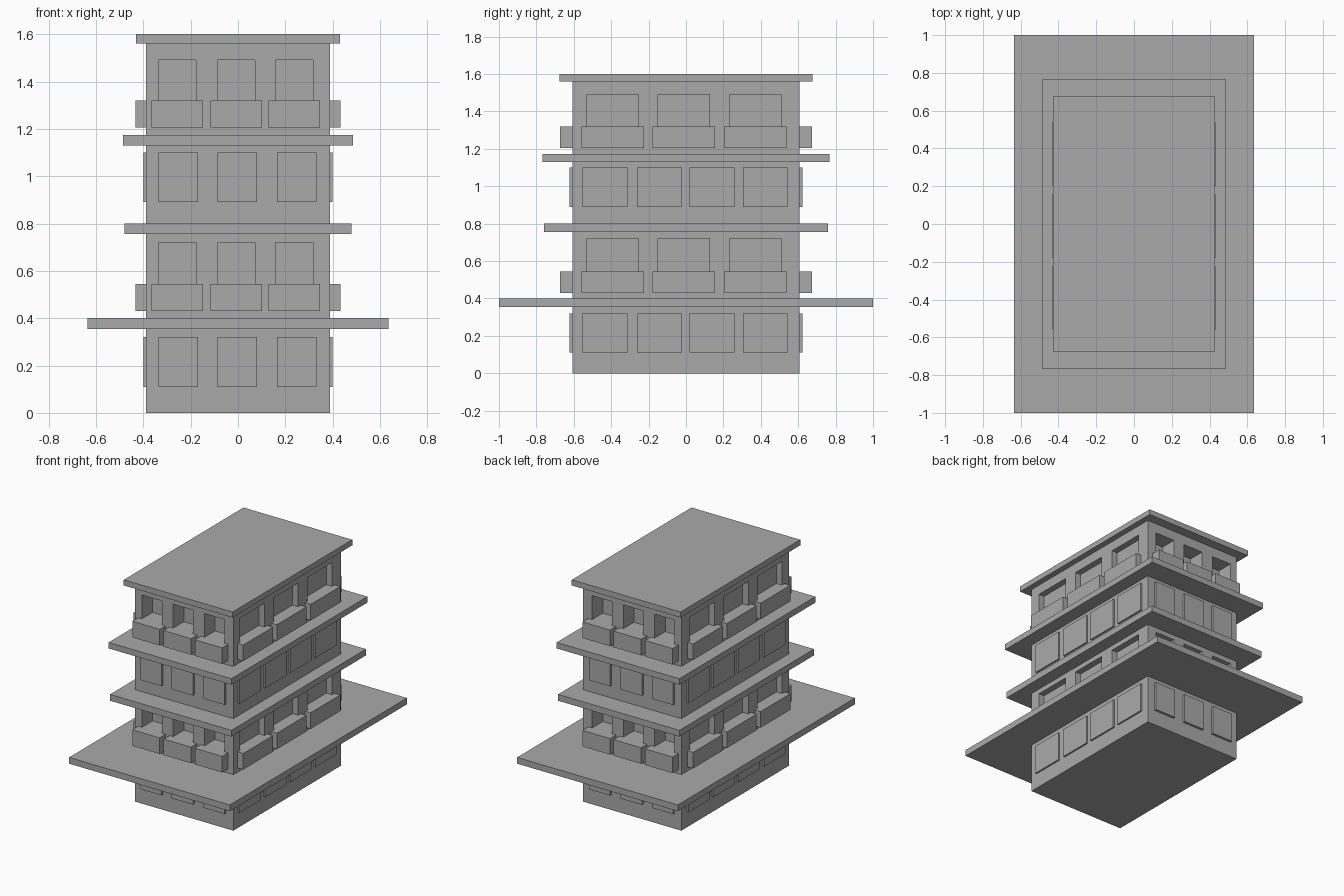
import bpy, bmesh

cube = bpy.data.objects.get("Cube")
if cube:
    bpy.data.objects.remove(cube, do_unlink=True)

GREY = (0.4, 0.4, 0.4, 1)
mat = bpy.data.materials.new("plain grey")
mat.use_nodes = True
mat.diffuse_color = GREY
mat.node_tree.nodes["Principled BSDF"].inputs["Base Color"].default_value = GREY

WALL_X, WALL_Y = 0.388, 0.607


def boxes(name, ranges):
    """One object made of axis-aligned boxes, each (x0, x1, y0, y1, z0, z1)."""
    bm = bmesh.new()
    for x0, x1, y0, y1, z0, z1 in ranges:
        verts = bmesh.ops.create_cube(bm, size=1)["verts"]
        for v in verts:
            v.co.x = x1 if v.co.x > 0 else x0
            v.co.y = y1 if v.co.y > 0 else y0
            v.co.z = z1 if v.co.z > 0 else z0
    mesh = bpy.data.meshes.new(name)
    bm.to_mesh(mesh)
    bm.free()
    mesh.materials.append(mat)
    obj = bpy.data.objects.new(name, mesh)
    bpy.context.collection.objects.link(obj)
    return obj


def span(a, b, sign):
    return tuple(sorted((a * sign, b * sign)))


def row_ends(centres, width, inner, outer, z):
    """Boxes along the front and back walls."""
    return [(c - width / 2, c + width / 2, *span(inner, outer, s), *z)
            for s in (-1, 1) for c in centres]


def row_sides(centres, width, inner, outer, z):
    """Boxes along the two long walls."""
    return [(*span(inner, outer, s), c - width / 2, c + width / 2, *z)
            for s in (-1, 1) for c in centres]


END_BAYS = (-0.256, -0.008, 0.238)
SIDE_BAYS = (-0.392, -0.012, 0.37)
END_PANELS = (-0.252, -0.004, 0.248)
SIDE_PANELS = (-0.433, -0.141, 0.14, 0.424)

# Main walls with window recesses cut in
walls = boxes("walls", [(-WALL_X, WALL_X, -WALL_Y, WALL_Y, 0, 1.58)])
holes = []
for z in ((0.545, 0.72), (1.32, 1.49)):
    holes += row_ends(END_BAYS, 0.158, WALL_Y - 0.12, WALL_Y + 0.03, z)
    holes += row_sides(SIDE_BAYS, 0.275, WALL_X - 0.045, WALL_X + 0.03, z)
cutter = boxes("recess_cutter", holes)
cutter.hide_render = True
mod = walls.modifiers.new("recesses", "BOOLEAN")
mod.operation = "DIFFERENCE"
mod.solver = "EXACT"
mod.object = cutter
bpy.context.view_layer.update()
cut_mesh = bpy.data.meshes.new_from_object(
    walls.evaluated_get(bpy.context.evaluated_depsgraph_get()))
walls.modifiers.clear()
walls.data = cut_mesh
bpy.data.objects.remove(cutter, do_unlink=True)

# Solid balconies below the recesses
for name, z in (("lower_balconies", (0.43, 0.545)), ("upper_balconies", (1.205, 1.32))):
    boxes(name, row_ends(END_BAYS, 0.217, WALL_Y - 0.01, 0.673, z)
          + row_sides(SIDE_BAYS, 0.335, WALL_X - 0.01, 0.433, z))

# Raised window panels
for name, z in (("lower_windows", (0.11, 0.32)), ("upper_windows", (0.89, 1.1))):
    boxes(name, row_ends(END_PANELS, 0.167, WALL_Y - 0.01, 0.624, z)
          + row_sides(SIDE_PANELS, 0.24, WALL_X - 0.01, 0.4, z))

# Overhanging floor slabs and roof
for name, x, y, z0, z1 in (
        ("wide_canopy", 0.635, 1.0, 0.355, 0.4),
        ("middle_ledge", 0.48, 0.76, 0.755, 0.8),
        ("upper_ledge", 0.485, 0.768, 1.13, 1.173),
        ("roof", 0.43, 0.676, 1.56, 1.6)):
    boxes(name, [(-x, x, -y, y, z0, z1)])
